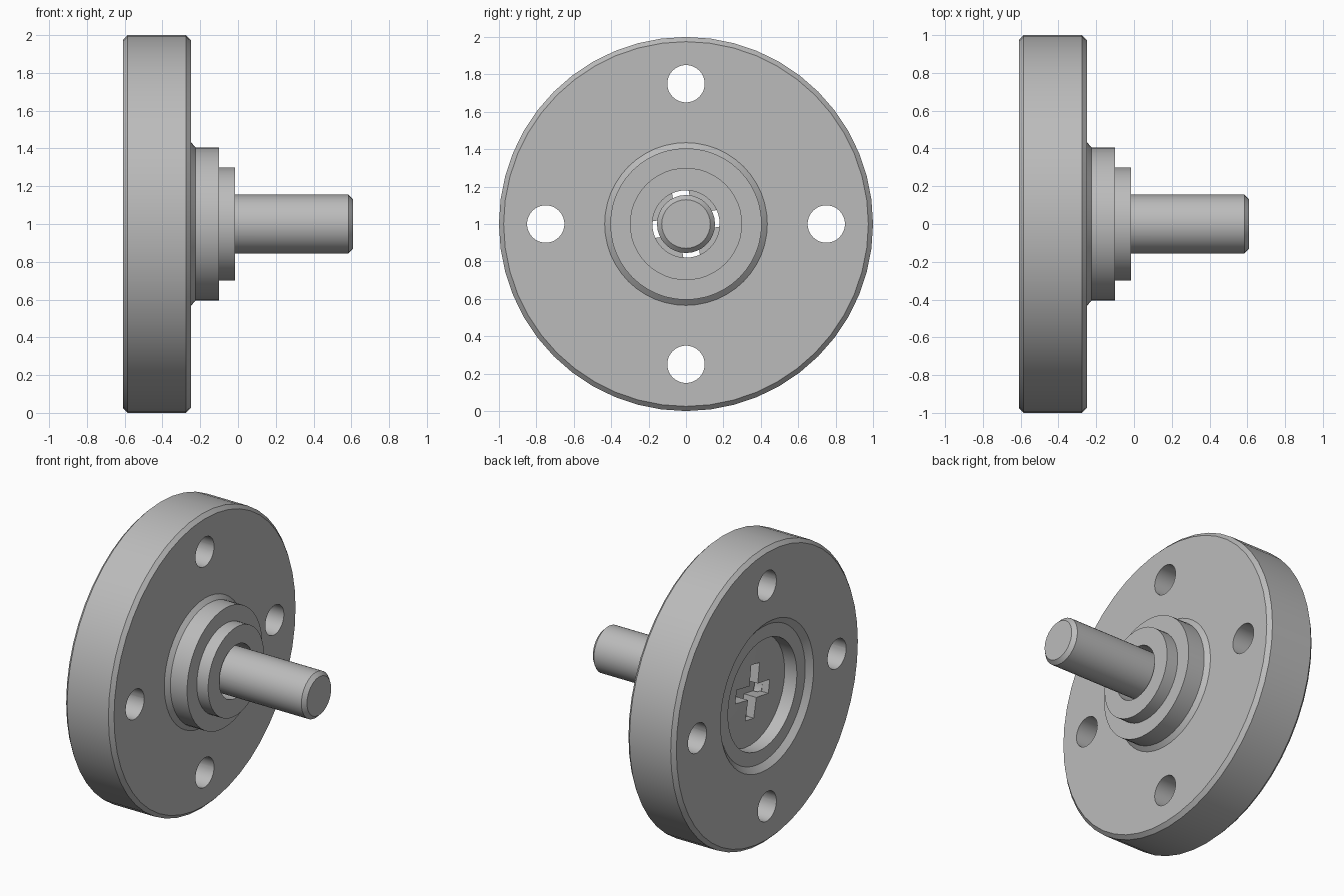
import bpy, bmesh, math
from mathutils import Vector, Matrix

cube = bpy.data.objects.get("Cube")
if cube:
    bpy.data.objects.remove(cube, do_unlink=True)

CENTRE = Vector((0, 0, 1))

steel = bpy.data.materials.new("grey steel")
steel.use_nodes = True
steel.diffuse_color = (0.5, 0.5, 0.5, 1)
steel.node_tree.nodes["Principled BSDF"].inputs["Base Color"].default_value = (0.5, 0.5, 0.5, 1)


def add_object(name, bm):
    mesh = bpy.data.meshes.new(name)
    bm.to_mesh(mesh)
    bm.free()
    mesh.materials.append(steel)
    obj = bpy.data.objects.new(name, mesh)
    bpy.context.collection.objects.link(obj)
    return obj


def lathe(name, profile, sides, closed):
    """Revolve (x, radius) points about the horizontal axle line."""
    bm = bmesh.new()
    verts = [bm.verts.new(CENTRE + Vector((x, 0, r))) for x, r in profile]
    edges = [bm.edges.new(pair) for pair in zip(verts, verts[1:])]
    if closed:
        edges.append(bm.edges.new((verts[-1], verts[0])))
    bmesh.ops.spin(bm, geom=verts + edges, cent=CENTRE, axis=(1, 0, 0),
                   angle=math.tau, steps=sides, use_merge=False)
    bmesh.ops.remove_doubles(bm, verts=bm.verts, dist=1e-4)
    bmesh.ops.recalc_face_normals(bm, faces=bm.faces)
    return add_object(name, bm)


def cut(target, cutter):
    """Subtract the cutter, then discard it."""
    cutter.hide_render = True
    mod = target.modifiers.new("cut", 'BOOLEAN')
    mod.operation = 'DIFFERENCE'
    mod.solver = 'EXACT'
    mod.object = cutter
    activate(target)
    bpy.ops.object.modifier_apply(modifier=mod.name)
    bpy.data.objects.remove(cutter, do_unlink=True)


def activate(obj):
    bpy.ops.object.select_all(action='DESELECT')
    obj.select_set(True)
    bpy.context.view_layer.objects.active = obj


# Flange with stepped hub in front and a round pocket behind
flange = lathe("flange_and_hub", [
    (-0.61, 0.5), (-0.61, 0.975), (-0.585, 1.0), (-0.275, 1.0), (-0.25, 0.975),
    (-0.25, 0.435), (-0.225, 0.405), (-0.1, 0.405), (-0.1, 0.3), (-0.015, 0.3),
    (-0.015, 0.18), (-0.45, 0.18), (-0.45, 0.37), (-0.575, 0.37),
    (-0.575, 0.46)], 48, True)

# Four bolt holes
bm = bmesh.new()
for i in range(4):
    a = i * math.pi / 2
    spot = CENTRE + Vector((-0.4, 0.75 * math.cos(a), 0.75 * math.sin(a)))
    bmesh.ops.create_cone(bm, cap_ends=True, segments=32, radius1=0.1, radius2=0.1, depth=1,
                          matrix=Matrix.Translation(spot) @ Matrix.Rotation(math.pi / 2, 4, 'Y'))
cut(flange, add_object("bolt_hole_cutter", bm))

# Axle pin with a low domed head seated in the pocket
pin = lathe("axle_pin", [
    (-0.505, 0), (-0.5, 0.2), (-0.485, 0.368), (-0.44, 0.368), (-0.44, 0.155),
    (0.585, 0.155), (0.61, 0.13), (0.61, 0)], 32, False)

# Cross-shaped drive socket in the pin head
for size in ((0.36, 0.09), (0.09, 0.36)):
    bm = bmesh.new()
    bmesh.ops.create_cube(bm, size=1, matrix=Matrix.Translation(CENTRE + Vector((-0.5, 0, 0)))
                          @ Matrix.Rotation(math.radians(10), 4, 'X')
                          @ Matrix.Diagonal((0.18, *size, 1)))
    cut(pin, add_object("socket_cutter", bm))

# Smooth round walls, crisp rims
for obj in (flange, pin):
    activate(obj)
    bpy.ops.object.shade_smooth_by_angle(angle=math.radians(25))
